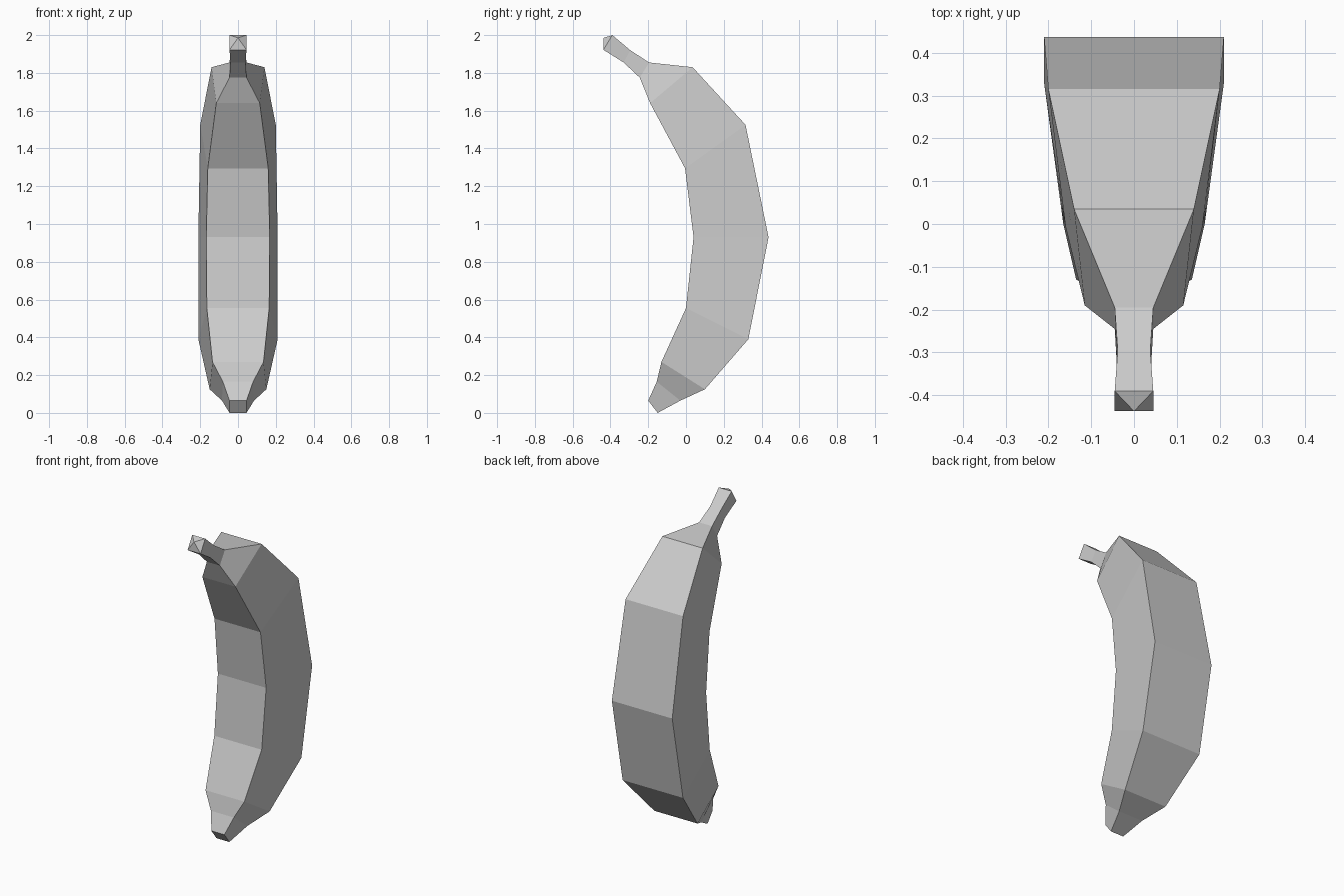
import bpy, bmesh

if "Cube" in bpy.data.objects:
    bpy.data.objects.remove(bpy.data.objects["Cube"])

# Four-sided rings along the fruit, bottom to top:
# inner edge (y, z, half width), outer edge (y, z, half width)
RINGS = [
    ((-0.20, 0.065, 0.045), (-0.15, 0.00, 0.045)),
    ((-0.155, 0.165, 0.08), (-0.03, 0.065, 0.085)),
    ((-0.13, 0.27, 0.135), (0.10, 0.125, 0.15)),
    ((0.00, 0.555, 0.165), (0.33, 0.39, 0.21)),
    ((0.04, 0.93, 0.168), (0.437, 0.93, 0.21)),
    ((-0.005, 1.295, 0.16), (0.315, 1.525, 0.20)),
    ((-0.19, 1.64, 0.115), (0.035, 1.83, 0.14)),
    ((-0.245, 1.775, 0.045), (-0.195, 1.855, 0.045)),
    ((-0.33, 1.855, 0.04), (-0.295, 1.92, 0.038)),
    ((-0.437, 1.922, 0.045), (-0.39, 2.00, 0.045)),
]
STEM_APEX = (0, -0.437, 1.985)

bm = bmesh.new()
loops = []
for (yi, zi, wi), (yo, zo, wo) in RINGS:
    corners = [(-wi, yi, zi), (wi, yi, zi), (wo, yo, zo), (-wo, yo, zo)]
    loops.append([bm.verts.new(c) for c in corners])

# Skin between neighbouring rings
for a, b in zip(loops, loops[1:]):
    for i in range(4):
        j = (i + 1) % 4
        bm.faces.new((a[i], a[j], b[j], b[i]))

# Flat blossom end and pointed stem end
bm.faces.new(loops[0][::-1])
apex = bm.verts.new(STEM_APEX)
top = loops[-1]
for i in range(4):
    bm.faces.new((top[i], top[(i + 1) % 4], apex))

bmesh.ops.recalc_face_normals(bm, faces=bm.faces)
mesh = bpy.data.meshes.new("banana")
bm.to_mesh(mesh)
bm.free()
bpy.context.collection.objects.link(bpy.data.objects.new("banana", mesh))
